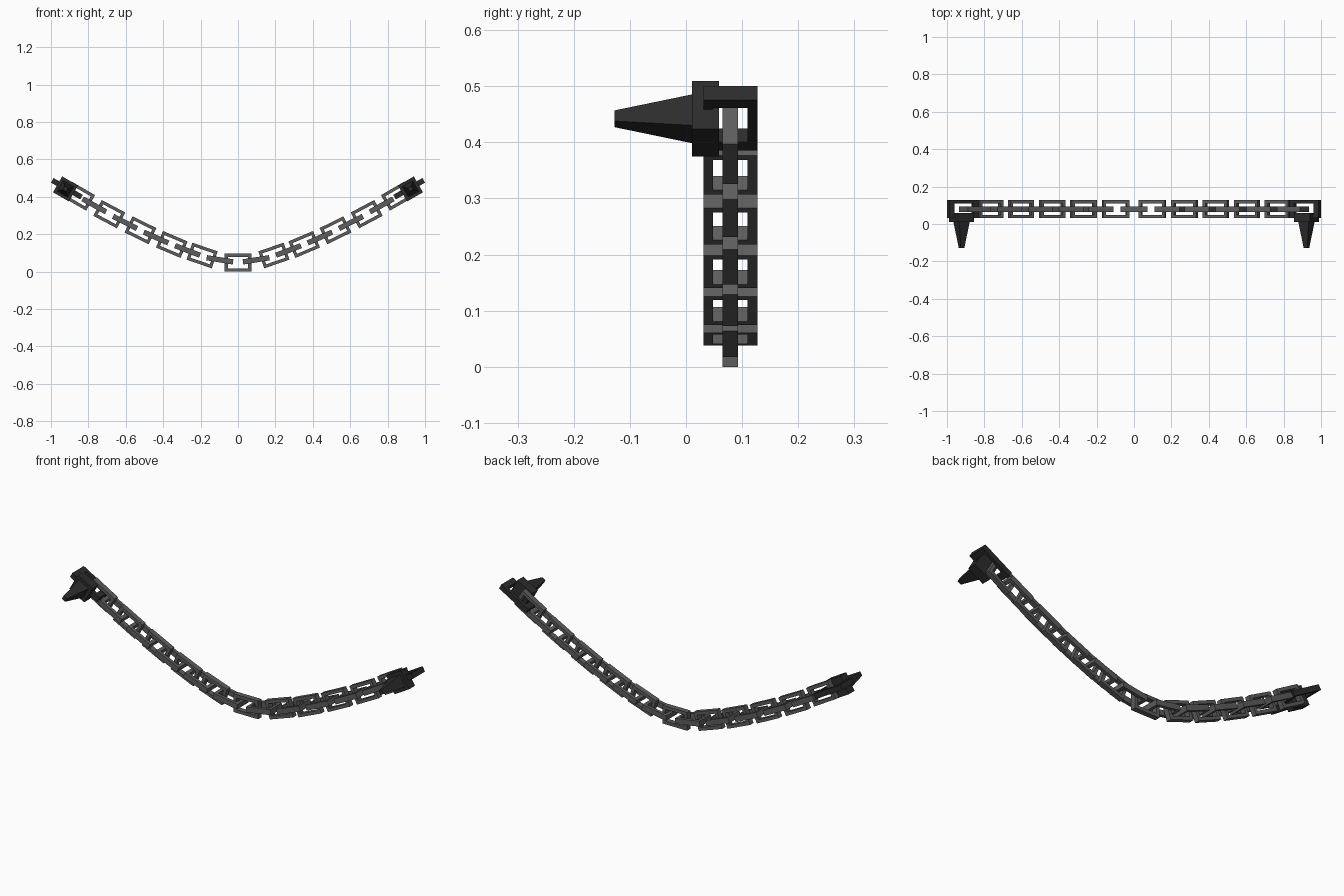
import bpy, bmesh
from math import radians
from mathutils import Matrix

if "Cube" in bpy.data.objects:
    bpy.data.objects.remove(bpy.data.objects["Cube"])

Y = 0.079  # chain plane


def material(name, v):
    m = bpy.data.materials.new(name)
    m.diffuse_color = (v, v, v, 1)
    m.use_nodes = True
    m.node_tree.nodes["Principled BSDF"].inputs["Base Color"].default_value = m.diffuse_color
    return m


STEEL = material("steel", 0.11)
IRON = material("dark_iron", 0.025)


def finish(bm, name, mat, matrix):
    bmesh.ops.recalc_face_normals(bm, faces=bm.faces)
    me = bpy.data.meshes.new(name)
    bm.to_mesh(me)
    bm.free()
    me.materials.append(mat)
    ob = bpy.data.objects.new(name, me)
    bpy.context.collection.objects.link(ob)
    ob.matrix_world = matrix
    return ob


def place(x, y, z, tilt):
    # positive tilt rises towards +x
    return Matrix.Translation((x, y, z)) @ Matrix.Rotation(-radians(tilt), 4, 'Y')


def ring(name, mat, x, z, tilt, flat, length=0.143, width=0.096,
         side=0.017, end=0.017, depth=0.028):
    # rectangular ring lying in local XY, or upright in XZ
    bm = bmesh.new()

    def loop(hx, hy, h):
        return [bm.verts.new((sx * hx, sy * hy, h))
                for sx, sy in ((-1, -1), (1, -1), (1, 1), (-1, 1))]
    hx, hy, d = length / 2, width / 2, depth / 2
    loops = [loop(hx, hy, -d), loop(hx, hy, d),
             loop(hx - end, hy - side, d), loop(hx - end, hy - side, -d)]
    for k in range(4):
        a, b = loops[k], loops[(k + 1) % 4]
        for i in range(4):
            j = (i + 1) % 4
            bm.faces.new((a[i], a[j], b[j], b[i]))
    m = place(x, Y, z, tilt)
    if not flat:
        m = m @ Matrix.Rotation(radians(90), 4, 'X')
    finish(bm, name, mat, m)


# half the chain: x, z, tilt; upright and flat links alternate
links = [(0.097, 0.063, 9), (0.192, 0.086, 19), (0.270, 0.113, 21),
         (0.354, 0.145, 23), (0.438, 0.182, 24), (0.521, 0.221, 26),
         (0.604, 0.263, 27), (0.688, 0.307, 28), (0.768, 0.354, 29),
         (0.850, 0.403, 30)]
ring("chain_link_centre", STEEL, 0, 0.048, 0, False)

for s, label in ((-1, "left"), (1, "right")):
    for i, (x, z, t) in enumerate(links):
        ring(f"chain_link_{label}_{i + 1}", STEEL, s * x, z, s * t, i % 2 == 0)

    # end shackle that holds the chain to the spike
    ring(f"end_shackle_{label}", IRON, s * 0.915, 0.443, s * 30, True,
         length=0.18, end=0.03)

    # square mounting block
    bm = bmesh.new()
    bmesh.ops.create_cube(bm, size=1)
    bmesh.ops.scale(bm, vec=(0.098, 0.048, 0.098), verts=bm.verts)
    finish(bm, f"mount_block_{label}", IRON, place(s * 0.922, 0.035, 0.442, s * 30))

    # tapered wall spike pointing forward
    bm = bmesh.new()
    bmesh.ops.create_cube(bm, size=1)
    for v in bm.verts:
        w = 0.022 if v.co.y < 0 else 0.064
        v.co = (v.co.x * w, -0.127 if v.co.y < 0 else 0.012, v.co.z * w)
    finish(bm, f"wall_spike_{label}", IRON, place(s * 0.922, 0, 0.442, s * 30))
